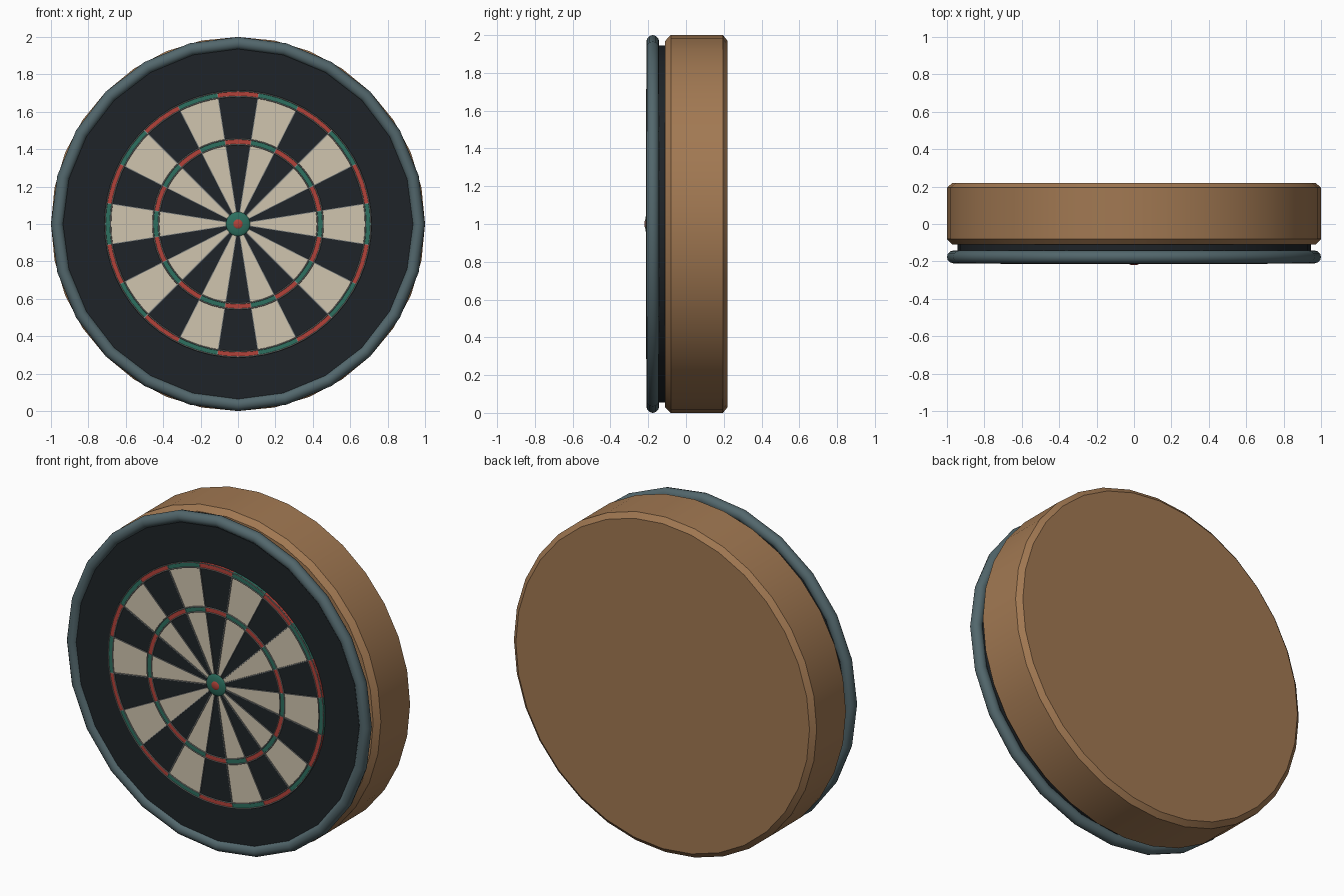
import bpy, bmesh, math

if "Cube" in bpy.data.objects:
    bpy.data.objects.remove(bpy.data.objects["Cube"])

CZ = 1.0


def material(name, rgb):
    m = bpy.data.materials.new(name)
    m.diffuse_color = (*rgb, 1)
    m.use_nodes = True
    m.node_tree.nodes["Principled BSDF"].inputs["Base Color"].default_value = m.diffuse_color
    return m


WOOD = material("wood", (0.36, 0.19, 0.085))
STEEL = material("blue_grey", (0.085, 0.135, 0.15))
BLACK = material("black", (0.013, 0.017, 0.021))
CREAM = material("cream", (0.63, 0.56, 0.43))
RED = material("red", (0.45, 0.055, 0.042))
GREEN = material("green", (0.026, 0.16, 0.115))
WIRE = material("wire", (0.22, 0.23, 0.22))


def polar(r, a, y):
    # angle measured clockwise from the top of the board
    return (r * math.sin(a), y, CZ + r * math.cos(a))


def finish(name, bm, mats, angle=35):
    bmesh.ops.recalc_face_normals(bm, faces=bm.faces)
    me = bpy.data.meshes.new(name)
    bm.to_mesh(me)
    bm.free()
    ob = bpy.data.objects.new(name, me)
    bpy.context.collection.objects.link(ob)
    for m in mats:
        me.materials.append(m)
    bpy.ops.object.select_all(action='DESELECT')
    ob.select_set(True)
    bpy.context.view_layer.objects.active = ob
    bpy.ops.object.shade_smooth_by_angle(angle=math.radians(angle))
    return ob


def lathe(name, profile, sides, mat, closed=False, angle=35):
    # revolve (radius, y) points about the board axis
    bm = bmesh.new()
    rings = [[bm.verts.new(polar(r, 2 * math.pi * i / sides, y)) for i in range(sides)]
             for r, y in profile]
    pairs = list(zip(rings, rings[1:]))
    if closed:
        pairs.append((rings[-1], rings[0]))
    for a, b in pairs:
        for i in range(sides):
            j = (i + 1) % sides
            bm.faces.new((a[i], a[j], b[j], b[i]))
    if not closed:
        bm.faces.new(rings[0])
        bm.faces.new(rings[-1])
    return finish(name, bm, [mat], angle)


def circle(r, y, rad, n):
    return [(r + rad * math.cos(2 * math.pi * k / n), y + rad * math.sin(2 * math.pi * k / n))
            for k in range(n)]


def dome(r, y, height, n=5):
    return [(r, y + 0.02)] + [(r * math.cos(t * math.pi / 2 / n), y - height * math.sin(t * math.pi / 2 / n))
                              for t in range(n)] + [(r * 0.08, y - height)]


def sectors(name, r0, r1, front, back, mats, steps=3):
    # twenty solid wedges in two alternating colours
    bm = bmesh.new()
    w = math.pi / 10
    for s in range(20):
        cols = []
        for k in range(steps + 1):
            a = (s - 0.5 + k / steps) * w
            cols.append([bm.verts.new(polar(r, a, y))
                         for r, y in ((r0, front), (r1, front), (r1, back), (r0, back))])
        faces = [bm.faces.new(cols[0]), bm.faces.new(cols[-1])]
        for a, b in zip(cols, cols[1:]):
            for i in range(4):
                j = (i + 1) % 4
                faces.append(bm.faces.new((a[i], a[j], b[j], b[i])))
        for f in faces:
            f.material_index = s % 2
    return finish(name, bm, mats)


# Wooden backing with chamfered rims
lathe("wood_backing", [(0.97, -0.11), (1.0, -0.08), (1.0, 0.195), (0.97, 0.22)], 32, WOOD)

# Black board and its rounded rim
lathe("board_disc", [(0.945, -0.10), (0.945, -0.19)], 32, BLACK)
lathe("outer_rim", circle(0.966, -0.176, 0.034, 12), 24, STEEL, closed=True, angle=60)

# Scoring areas
sectors("inner_singles", 0.05, 0.425, -0.205, -0.185, [BLACK, CREAM])
sectors("outer_singles", 0.455, 0.682, -0.205, -0.185, [BLACK, CREAM])
sectors("treble_ring", 0.425, 0.455, -0.208, -0.185, [RED, GREEN])
sectors("double_ring", 0.682, 0.71, -0.208, -0.185, [RED, GREEN])

# Bullseye
lathe("outer_bull", dome(0.068, -0.20, 0.016), 24, GREEN, angle=60)
lathe("inner_bull", dome(0.028, -0.211, 0.009), 16, RED, angle=60)

# Ring wires
for label, r in (("treble_inner", 0.425), ("treble_outer", 0.455),
                 ("double_inner", 0.682), ("double_outer", 0.711)):
    lathe(label + "_wire", circle(r, -0.21, 0.0035, 6), 60, WIRE, closed=True, angle=70)

# Radial wires between sectors
bm = bmesh.new()
for s in range(20):
    a = (s + 0.5) * math.pi / 10
    loops = []
    for r in (0.065, 0.711):
        d = 0.002 / r
        loops.append([bm.verts.new(polar(r, a + sx * d, y))
                      for sx, y in ((-1, -0.211), (1, -0.211), (1, -0.203), (-1, -0.203))])
    p, q = loops
    bm.faces.new(p)
    bm.faces.new(q)
    for i in range(4):
        j = (i + 1) % 4
        bm.faces.new((p[i], p[j], q[j], q[i]))
finish("radial_wires", bm, [WIRE])
